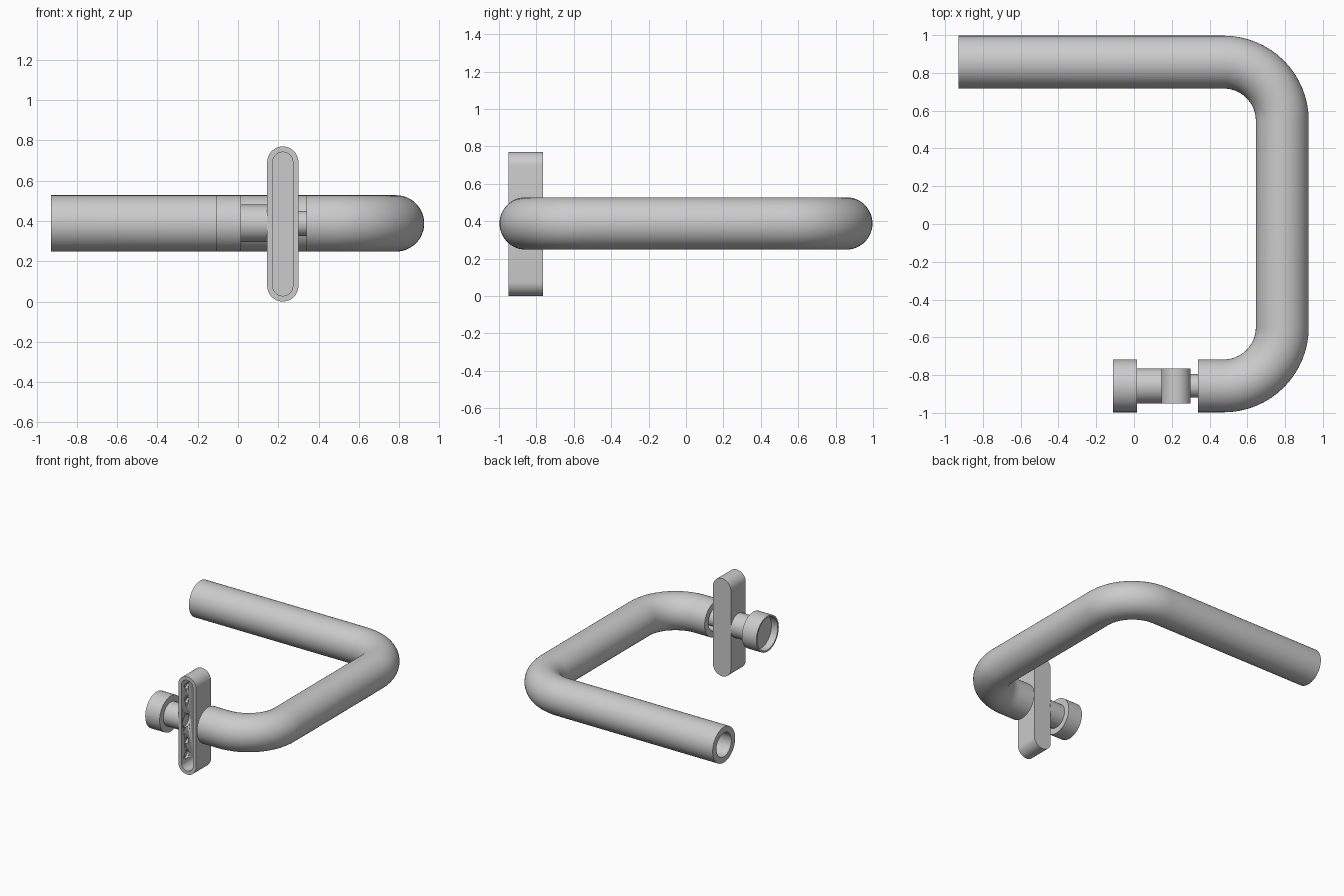
import bpy, bmesh
from math import sin, cos, pi, radians
from mathutils import Vector

cube = bpy.data.objects.get("Cube")
if cube:
    bpy.data.objects.remove(cube, do_unlink=True)

GREY = (0.6, 0.6, 0.6, 1)
metal = bpy.data.materials.new("satin grey")
metal.use_nodes = True
metal.diffuse_color = GREY
metal.node_tree.nodes["Principled BSDF"].inputs["Base Color"].default_value = GREY

AXIS_Y, AXIS_Z = -0.857, 0.388   # line shared by the knob, rod and near pipe end
SEG = 48


def circle(x, y, angle, r):
    """Ring of points facing along a horizontal direction."""
    side = Vector((-sin(angle), cos(angle), 0))
    up = Vector((0, 0, 1))
    c = Vector((x, y, AXIS_Z))
    return [c + r * (cos(t) * side + sin(t) * up)
            for t in (2 * pi * i / SEG for i in range(SEG))]


def stadium(y, half_w, half_h, x=0.2225):
    """Upright slot outline at depth y."""
    pts, straight = [], half_h - half_w
    for i in range(SEG):
        t = 2 * pi * (i + 0.5) / SEG
        lift = straight if sin(t) > 0 else -straight
        pts.append(Vector((x + half_w * cos(t), y, 0.385 + lift + half_w * sin(t))))
    return pts


def skin(name, rings, closed=False):
    """Skin a row of rings; cap both ends unless the row loops on itself."""
    bm = bmesh.new()
    rows = [[bm.verts.new(p) for p in ring] for ring in rings]
    pairs = list(zip(rows, rows[1:]))
    if closed:
        pairs.append((rows[-1], rows[0]))
    else:
        bm.faces.new(rows[0])
        bm.faces.new(rows[-1])
    for a, b in pairs:
        for i in range(SEG):
            j = (i + 1) % SEG
            bm.faces.new((a[i], a[j], b[j], b[i]))
    bmesh.ops.recalc_face_normals(bm, faces=bm.faces)
    mesh = bpy.data.meshes.new(name)
    bm.to_mesh(mesh)
    bm.free()
    mesh.materials.append(metal)
    obj = bpy.data.objects.new(name, mesh)
    bpy.context.collection.objects.link(obj)
    bpy.ops.object.select_all(action='DESELECT')
    obj.select_set(True)
    bpy.context.view_layer.objects.active = obj
    bpy.ops.object.shade_smooth_by_angle(angle=radians(35))
    return obj


def turned(name, profile):
    """Round part along the x axis from (x, radius) pairs."""
    return skin(name, [circle(x, AXIS_Y, 0, r) for x, r in profile])


# Bent hollow pipe: out along the outside, back along the bore
BEND_X, BEND_Y, BEND_R, STEPS = 0.475, 0.547, 0.31, 16
path = [(-0.93, BEND_Y + BEND_R, 0)]
for sign, start in ((1, pi / 2), (-1, 0)):
    for i in range(STEPS + 1):
        a = start - pi / 2 * i / STEPS
        path.append((BEND_X + BEND_R * cos(a), sign * BEND_Y + BEND_R * sin(a), a - pi / 2))
path.append((0.34, AXIS_Y, -pi))
outside = [circle(*p, 0.14) for p in path]
bore = [circle(*p, 0.093) for p in reversed(path)]
skin("bent_pipe", outside + bore, closed=True)

# Cupped end knob, its neck and the rod into the pipe
turned("end_cup", [(0.015, 0.14), (-0.11, 0.14), (-0.11, 0.127), (-0.055, 0.127)])
turned("neck", [(0.01, 0.093), (0.15, 0.093)])
turned("rod", [(0.295, 0.062), (0.45, 0.062)])

# Upright slotted plate with a deep front pocket
plate = skin("slotted_plate", [
    stadium(-0.765, 0.0775, 0.385), stadium(-0.95, 0.0775, 0.385),
    stadium(-0.95, 0.05, 0.357), stadium(-0.80, 0.05, 0.357)])

# Blind holes in the pocket side wall
for k, (z, r) in enumerate(((0.66, 0.022), (0.55, 0.022), (0.388, 0.05), (0.23, 0.022), (0.12, 0.03))):
    cutter = skin(f"hole_cutter_{k + 1}", [circle(x, -0.885, 0, r) for x in (0.155, 0.21)])
    cutter.location.z = z - AXIS_Z
    cutter.hide_render = True
    cutter.hide_set(True)
    cut = plate.modifiers.new("hole", 'BOOLEAN')
    cut.object = cutter
    cut.solver = 'EXACT'
